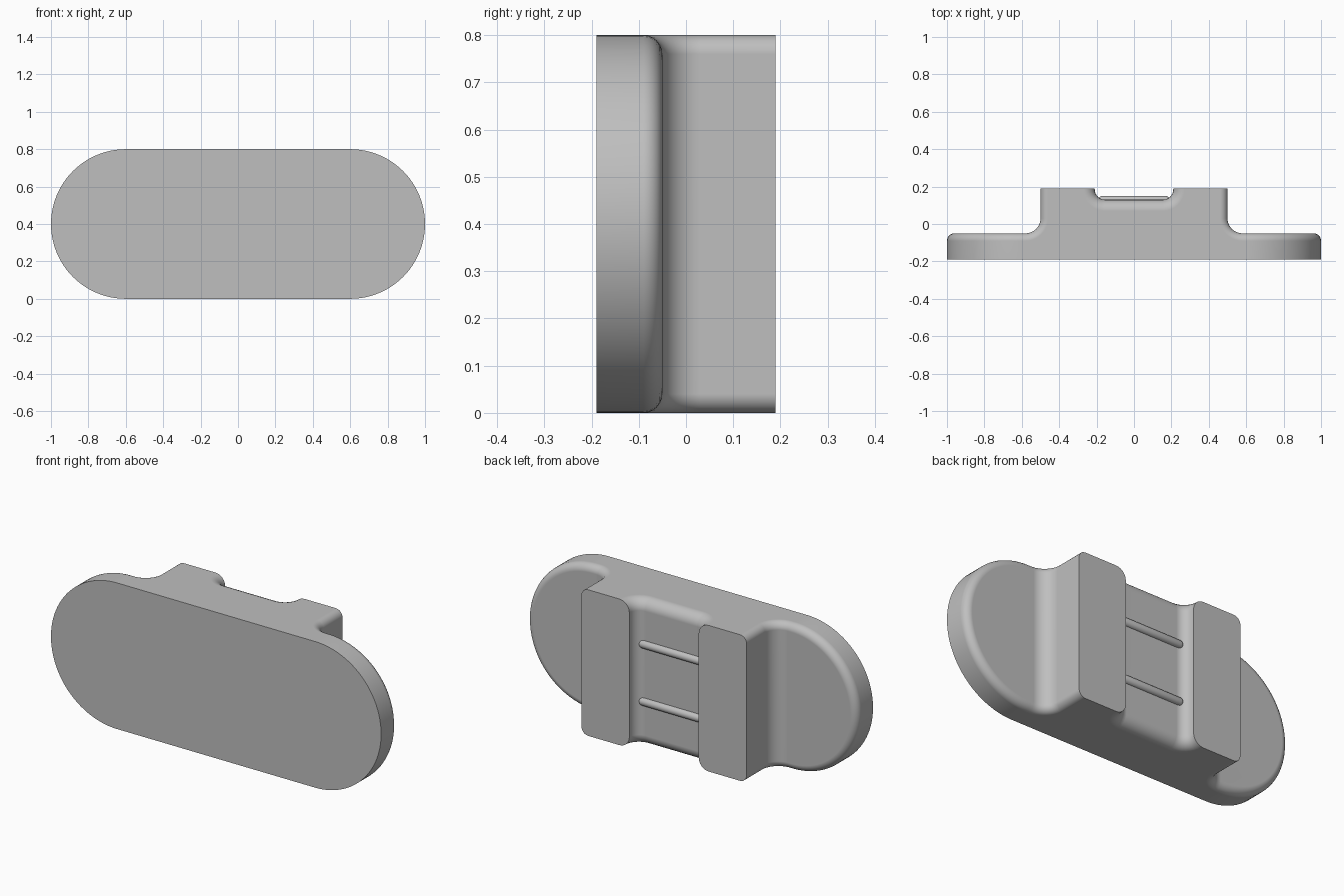
import bpy, bmesh
from math import sin, cos, pi

cube = bpy.data.objects.get("Cube")
if cube:
    bpy.data.objects.remove(cube)

FRONT, PLATE, PAD, FLOOR = -0.19, -0.05, 0.19, 0.13   # depths along y
HEIGHT, RADIUS, MID = 0.8, 0.4, 0.4
BLOCK, FILLET = 0.5, 0.08
GROOVE, CORNER = 0.21, 0.055
ARC = 48

grey = bpy.data.materials.new("plain grey")
grey.use_nodes = True
colour = (0.52, 0.52, 0.52, 1)
grey.diffuse_color = colour
grey.node_tree.nodes["Principled BSDF"].inputs["Base Color"].default_value = colour


def make_object(name, bm):
    mesh = bpy.data.meshes.new(name)
    bmesh.ops.recalc_face_normals(bm, faces=bm.faces)
    bm.to_mesh(mesh)
    bm.free()
    obj = bpy.data.objects.new(name, mesh)
    mesh.materials.append(grey)
    bpy.context.collection.objects.link(obj)
    return obj


def activate(obj):
    bpy.ops.object.select_all(action='DESELECT')
    obj.select_set(True)
    bpy.context.view_layer.objects.active = obj


def arc(cx, cy, r, start, end, n):
    steps = [start + (end - start) * i / n for i in range(n + 1)]
    return [(cx + r * cos(a), cy + r * sin(a)) for a in steps]


def cylinder_cutter(x, radius, y0, y1):
    bm = bmesh.new()
    bmesh.ops.create_cone(bm, cap_ends=True, segments=48, radius1=radius,
                          radius2=radius, depth=y1 - y0)
    for v in bm.verts:
        v.co = (x + v.co.x, (y0 + y1) / 2 + v.co.z, MID + v.co.y)
    obj = make_object("hole_cutter", bm)
    obj.hide_render = True
    return obj


# Half profile of the back: groove, pad, block side, fillet down to the plate
half = arc(GROOVE - CORNER, FLOOR + CORNER, CORNER, -pi / 2, 0, 8)
half += [(GROOVE, PAD), (BLOCK, PAD)]
half += arc(BLOCK + FILLET, PLATE + FILLET, FILLET, pi, 1.5 * pi, 10)
profile = [(-x, y) for x, y in reversed(half)] + half

# Body: profile strips, rounded ends, flat front
bm = bmesh.new()
low = [bm.verts.new((x, y, 0)) for x, y in profile]
high = [bm.verts.new((x, y, HEIGHT)) for x, y in profile]
for i in range(len(profile) - 1):
    bm.faces.new((low[i], low[i + 1], high[i + 1], high[i]))


def end_arc(side, y):
    return [bm.verts.new((side * (1 - RADIUS + RADIUS * x), y, MID + RADIUS * z))
            for x, z in arc(0, 0, 1, -pi / 2, pi / 2, ARC)]


ends = {}
for side, index in ((1, -1), (-1, 0)):
    back, front = end_arc(side, PLATE), end_arc(side, FRONT)
    ends[side] = back, front
    bm.faces.new([low[index]] + back + [high[index]])
    for i in range(ARC):
        bm.faces.new((back[i], back[i + 1], front[i + 1], front[i]))
(rb, rf), (lb, lf) = ends[1], ends[-1]
bm.faces.new(rf + lf[::-1])
bm.faces.new(low + [rb[0], rf[0], lf[0], lb[0]])
bm.faces.new(high + [rb[-1], rf[-1], lf[-1], lb[-1]])
bmesh.ops.recalc_face_normals(bm, faces=bm.faces)


def round_edges(x_min, x_max, radius):
    chosen = []
    for e in bm.edges:
        a, b = e.verts[0].co, e.verts[1].co
        on_back = min(a.y, b.y) > PLATE - 0.001
        across = abs(a.z - b.z) > HEIGHT / 2
        inside = all(x_min - 0.001 < abs(v.x) < x_max + 0.001 for v in (a, b))
        if on_back and inside and not across:
            chosen.append(e)
    bmesh.ops.bevel(bm, geom=chosen, offset=radius, offset_type='OFFSET', segments=6,
                    profile=0.5, affect='EDGES', clamp_overlap=False)


round_edges(0, GROOVE, 0.06)     # groove mouths
round_edges(BLOCK, 1, 0.04)      # plate rim and block sides
body = make_object("mounting_body", bm)

# Through holes in the plate and blind holes in the pads
for side in (-1, 1):
    for cutter in (cylinder_cutter(side * 0.75, 0.107, -0.3, 0.1),
                   cylinder_cutter(side * 0.385, 0.053, 0.0, 0.3)):
        mod = body.modifiers.new("hole", 'BOOLEAN')
        mod.operation = 'DIFFERENCE'
        mod.solver = 'EXACT'
        mod.object = cutter
        activate(body)
        bpy.ops.object.modifier_apply(modifier=mod.name)
        bpy.data.objects.remove(cutter)
activate(body)
bpy.ops.object.shade_smooth_by_angle(angle=pi / 6)
weighted = body.modifiers.new("even_shading", 'WEIGHTED_NORMAL')
weighted.keep_sharp = True

# Round-ended ribs across the groove floor
for name, z in (("lower_rib", MID - 0.157), ("upper_rib", MID + 0.157)):
    bm = bmesh.new()
    bmesh.ops.create_uvsphere(bm, u_segments=24, v_segments=13, radius=0.022)
    for v in bm.verts:
        stretch = 0.168 if v.co.z > 0 else -0.168
        v.co = (v.co.z + stretch, FLOOR - 0.002 + v.co.x, z + v.co.y)
    rib = make_object(name, bm)
    activate(rib)
    bpy.ops.object.shade_smooth_by_angle(angle=pi / 6)
